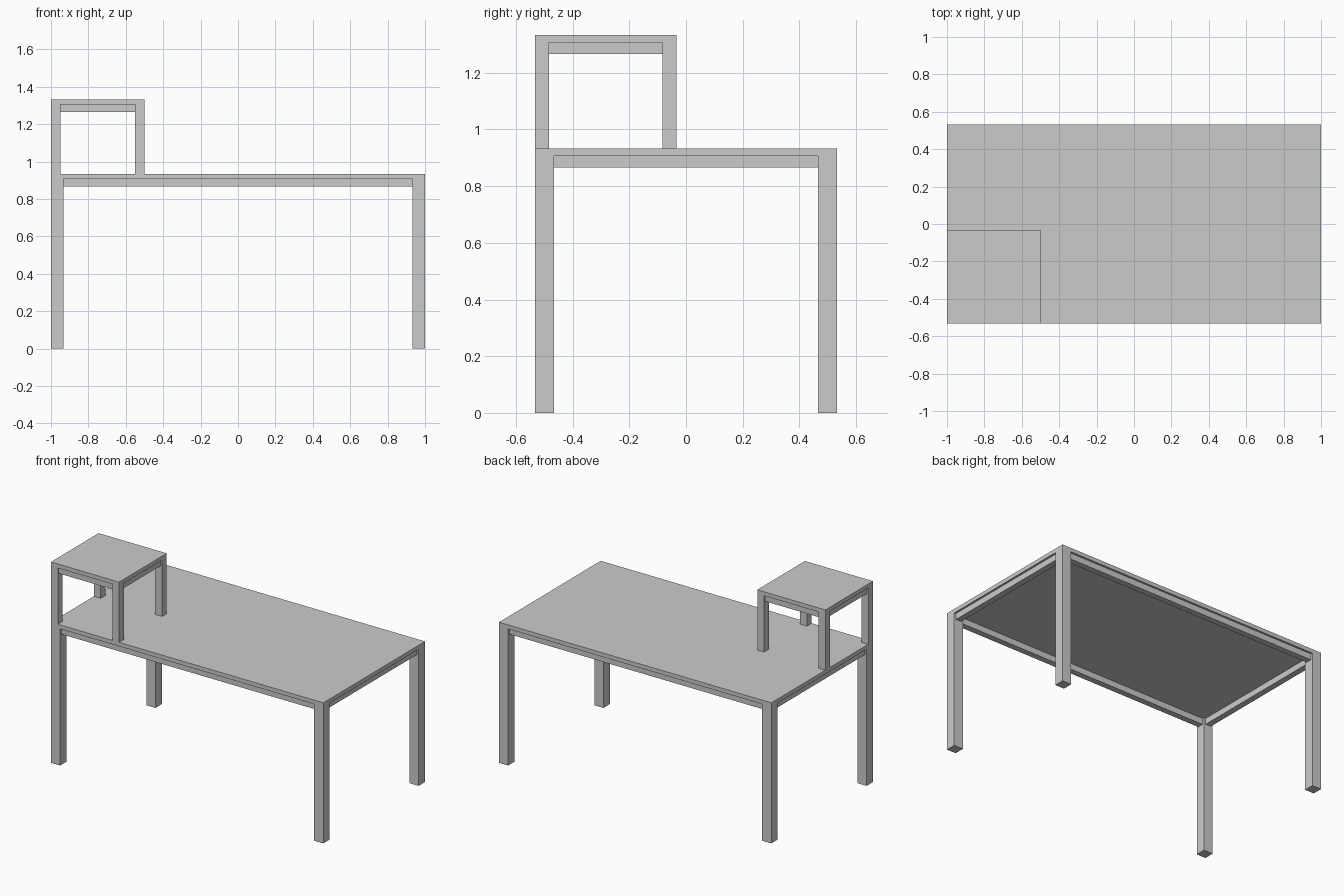
import bpy

if "Cube" in bpy.data.objects:
    bpy.data.objects.remove(bpy.data.objects["Cube"])


def box(name, x0, x1, y0, y1, z0, z1):
    """Axis-aligned box between two corners."""
    bpy.ops.mesh.primitive_cube_add(
        size=1, location=((x0 + x1) / 2, (y0 + y1) / 2, (z0 + z1) / 2))
    ob = bpy.context.object
    ob.name = name
    ob.scale = (x1 - x0, y1 - y0, z1 - z0)
    bpy.ops.object.transform_apply(location=False, rotation=False, scale=True)
    return ob


def table(name, x0, x1, y0, y1, z0, z1, leg, inset, rail):
    """Flat top, four flush corner legs, recessed rails between the legs."""
    under = z1 - 0.0267
    low = under - 0.04
    box(name + "_top", x0, x1, y0, y1, under, z1)
    # corner legs
    for side, lx in (("left", x0), ("right", x1 - leg)):
        for end, ly in (("front", y0), ("back", y1 - leg)):
            box(f"{name}_{end}_{side}_leg", lx, lx + leg, ly, ly + leg, z0, under)
    # rails along x
    for end, ry in (("front", y0 + inset), ("back", y1 - inset - rail)):
        box(f"{name}_{end}_rail", x0 + leg, x1 - leg, ry, ry + rail, low, under)
    # rails along y
    for side, rx in (("left", x0 + inset), ("right", x1 - inset - rail)):
        box(f"{name}_{side}_rail", rx, rx + rail, y0 + leg, y1 - leg, low, under)


# large table, with a small raised stand on its front left corner
table("table", -1, 1, -0.5333, 0.5333, 0, 0.9333, 0.0667, 0.0133, 0.04)
table("stand", -1, -0.5, -0.5333, -0.0333, 0.9333, 1.3333, 0.05, 0.01, 0.03)
